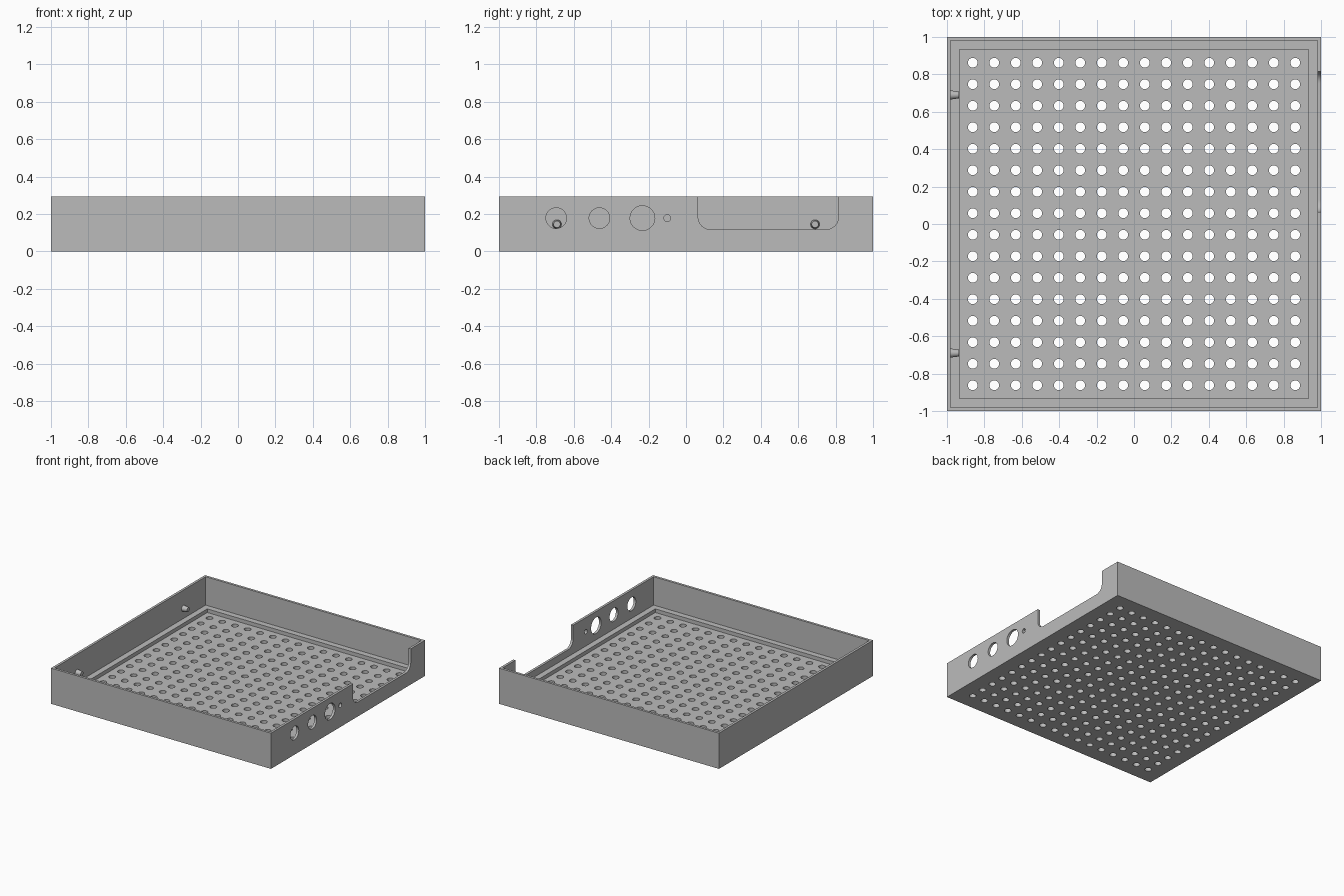
import bpy, bmesh, math
from mathutils import Matrix, Vector

HEIGHT = 0.293
LEDGE_Z, FLOOR_Z = 0.06, 0.03
INNER, RECESS = 0.98, 0.932

if "Cube" in bpy.data.objects:
    bpy.data.objects.remove(bpy.data.objects["Cube"])

grey = bpy.data.materials.new("plain grey")
grey.use_nodes = True
colour = (0.5, 0.5, 0.5, 1)
grey.diffuse_color = colour
grey.node_tree.nodes["Principled BSDF"].inputs["Base Color"].default_value = colour


def make_object(name, bm):
    bmesh.ops.recalc_face_normals(bm, faces=bm.faces)
    mesh = bpy.data.meshes.new(name)
    bm.to_mesh(mesh)
    bm.free()
    mesh.materials.append(grey)
    obj = bpy.data.objects.new(name, mesh)
    bpy.context.collection.objects.link(obj)
    return obj


def add_cylinder(bm, centre, r1, r2, depth, along_x=False, sides=32):
    turn = Matrix.Rotation(math.pi / 2, 4, "Y") if along_x else Matrix()
    bmesh.ops.create_cone(bm, cap_ends=True, segments=sides, radius1=r1, radius2=r2,
                          depth=depth, matrix=Matrix.Translation(centre) @ turn)


def smooth(obj):
    bpy.ops.object.select_all(action="DESELECT")
    obj.select_set(True)
    bpy.context.view_layer.objects.active = obj
    bpy.ops.object.shade_smooth_by_angle(angle=math.radians(30))


# Tray: square rings from the underside, over the rim, down to the recessed floor
bm = bmesh.new()
rings = []
for half, z in [(1, 0), (1, HEIGHT), (INNER, HEIGHT), (INNER, LEDGE_Z),
                (RECESS, LEDGE_Z), (RECESS, FLOOR_Z)]:
    rings.append([bm.verts.new((sx * half, sy * half, z))
                  for sx, sy in ((-1, -1), (1, -1), (1, 1), (-1, 1))])
for low, high in zip(rings, rings[1:]):
    for i in range(4):
        j = (i + 1) % 4
        bm.faces.new((low[i], low[j], high[j], high[i]))
bm.faces.new(rings[0])
bm.faces.new(rings[-1])
tray = make_object("tray", bm)

# Cutter: ventilation grid in the floor
bm = bmesh.new()
COUNT, PITCH = 16, 0.115
for i in range(COUNT):
    for j in range(COUNT):
        x, y = ((k - (COUNT - 1) / 2) * PITCH for k in (i, j))
        add_cylinder(bm, (x, y, 0.01), 0.026, 0.026, 0.1, sides=24)

# Cutter: round connector holes in the left wall
for y, radius in [(-0.694, 0.055), (-0.463, 0.055), (-0.233, 0.066), (-0.1, 0.018)]:
    add_cylinder(bm, (1, y, 0.178), radius, radius, 0.1, along_x=True)

# Cutter: open notch with rounded lower corners in the left wall
Y0, Y1, BOTTOM, FILLET, STEPS = 0.065, 0.815, 0.118, 0.065, 10
outline = [(Y1, 0.4), (Y0, 0.4)]
for cy, start in ((Y0 + FILLET, math.pi), (Y1 - FILLET, 1.5 * math.pi)):
    for s in range(STEPS + 1):
        a = start + s / STEPS * math.pi / 2
        outline.append((cy + FILLET * math.cos(a), BOTTOM + FILLET + FILLET * math.sin(a)))
notch = bm.faces.new([bm.verts.new((0.95, y, z)) for y, z in outline])
sweep = bmesh.ops.extrude_face_region(bm, geom=[notch])
bmesh.ops.translate(bm, vec=Vector((0.1, 0, 0)),
                    verts=[g for g in sweep["geom"] if isinstance(g, bmesh.types.BMVert)])
cutter = make_object("hole_cutter", bm)
cutter.hide_render = True

cut = tray.modifiers.new("holes", "BOOLEAN")
cut.operation = "DIFFERENCE"
cut.solver = "EXACT"
cut.object = cutter
bpy.context.view_layer.objects.active = tray
bpy.ops.object.modifier_apply(modifier=cut.name)
bpy.data.objects.remove(cutter)
smooth(tray)

# Tapered pegs on the inside of the right wall
for name, y in (("front_peg", -0.69), ("back_peg", 0.69)):
    bm = bmesh.new()
    add_cylinder(bm, (-0.96, y, 0.145), 0.025, 0.018, 0.05, along_x=True)
    smooth(make_object(name, bm))
